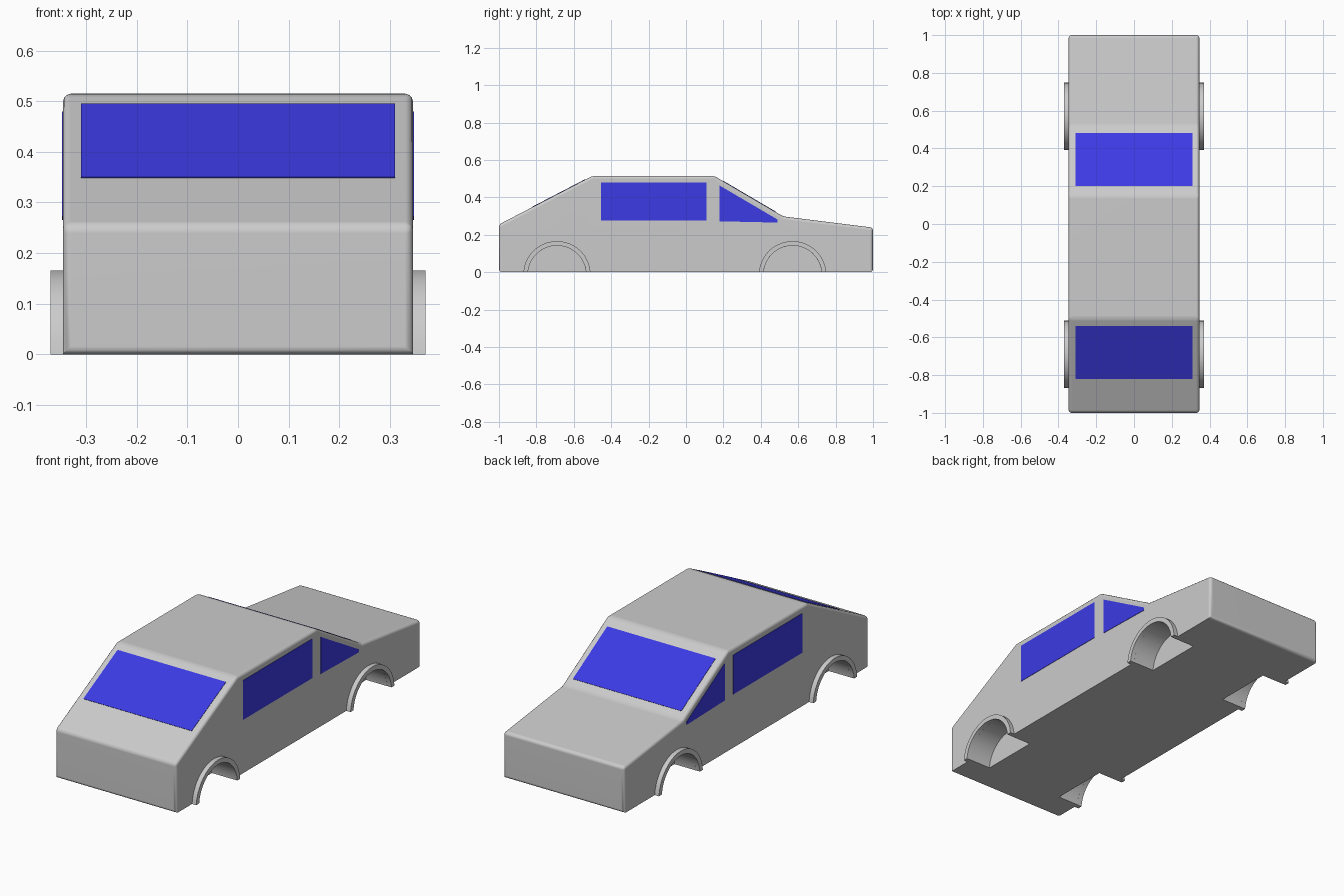
import bpy, bmesh, math
from mathutils import Vector

if "Cube" in bpy.data.objects:
    bpy.data.objects.remove(bpy.data.objects["Cube"])


def material(name, rgb):
    m = bpy.data.materials.new(name)
    m.diffuse_color = (*rgb, 1)
    m.use_nodes = True
    m.node_tree.nodes["Principled BSDF"].inputs["Base Color"].default_value = m.diffuse_color
    return m


GREY = material("body grey", (0.6, 0.6, 0.6))
BLUE = material("window blue", (0.045, 0.043, 0.78))
HALF = 0.346                       # half width of the body


def to_object(bm, name, mat):
    bmesh.ops.recalc_face_normals(bm, faces=bm.faces)
    mesh = bpy.data.meshes.new(name)
    bm.to_mesh(mesh)
    bm.free()
    ob = bpy.data.objects.new(name, mesh)
    bpy.context.collection.objects.link(ob)
    mesh.materials.append(mat)
    return ob


def slab(points, shift):
    """Polygon extruded along a vector."""
    bm = bmesh.new()
    a = [bm.verts.new(p) for p in points]
    b = [bm.verts.new(Vector(p) + Vector(shift)) for p in points]
    bm.faces.new(a)
    bm.faces.new(b[::-1])
    for i in range(len(a)):
        j = (i + 1) % len(a)
        bm.faces.new((a[i], a[j], b[j], b[i]))
    bmesh.ops.recalc_face_normals(bm, faces=bm.faces)
    return bm


def side_slab(profile, x0, x1):
    return slab([(x0, y, z) for y, z in profile], (x1 - x0, 0, 0))


def smooth(ob):
    bpy.ops.object.select_all(action='DESELECT')
    ob.select_set(True)
    bpy.context.view_layer.objects.active = ob
    bpy.ops.object.shade_smooth_by_angle(angle=math.radians(32))


# Body: extruded side profile with rounded edges
profile = [(-1, 0), (1, 0), (1, 0.238), (0.52, 0.298), (0.15, 0.515),
           (-0.5, 0.515), (-1, 0.255)]
bm = side_slab(profile, -HALF, HALF)
edges = [e for e in bm.edges
         if not (all(v.co.z < 0.001 for v in e.verts)
                 and abs(e.verts[0].co.y - e.verts[1].co.y) > 1)]
bmesh.ops.bevel(bm, geom=edges, offset=0.016, segments=3, profile=0.5,
                affect='EDGES', clamp_overlap=True)
body = to_object(bm, "car_body", GREY)

# Wheel wells and arch rims
R_OUT, R_IN, DROP, SEG = 0.18, 0.156, 0.014, 20


def arc(yc, r, a0):
    return [(yc + r * math.cos(a), r * math.sin(a) - DROP)
            for a in (a0 + (math.pi - 2 * a0) * i / SEG for i in range(SEG + 1))]


for label, yc in (("front", -0.69), ("rear", 0.57)):
    for side, s in (("right", 1), ("left", -1)):
        well = arc(yc, R_IN, 0) + [(yc - R_IN, -0.1), (yc + R_IN, -0.1)]
        cutter = to_object(side_slab(well, s * 0.225, s * 0.5), "well_cutter", GREY)
        cutter.hide_render = True
        mod = body.modifiers.new("well", 'BOOLEAN')
        mod.operation, mod.solver, mod.object = 'DIFFERENCE', 'EXACT', cutter
        bpy.context.view_layer.objects.active = body
        bpy.ops.object.modifier_apply(modifier=mod.name)
        bpy.data.objects.remove(cutter)
        rim = (arc(yc, R_OUT, math.asin(DROP / R_OUT))
               + arc(yc, R_IN, math.asin(DROP / R_IN))[::-1])
        smooth(to_object(side_slab(rim, s * (HALF - 0.003), s * 0.37),
                         f"{label}_{side}_wheel_arch", GREY))

smooth(body)
wn = body.modifiers.new("flat faces", 'WEIGHTED_NORMAL')
wn.keep_sharp = True

# Side windows, mirrored
door = [(-0.455, 0.277), (0.11, 0.277), (0.11, 0.48), (-0.455, 0.48)]
quarter = [(0.18, 0.272), (0.49, 0.265), (0.49, 0.281), (0.18, 0.463)]
for side, s in (("right", 1), ("left", -1)):
    for name, shape in (("door_window", door), ("quarter_window", quarter)):
        to_object(side_slab(shape, s * (HALF - 0.001), s * (HALF + 0.002)),
                  f"{side}_{name}", BLUE)


# Sloping windows at both ends of the cabin
def slope_window(name, low, high, y0, y1):
    (ya, za), (yb, zb) = low, high
    z = lambda y: za + (zb - za) * (y - ya) / (yb - ya)
    n = Vector((0, -(zb - za), yb - ya)).normalized()
    n = n if n.z > 0 else -n
    pts = [Vector((x, y, z(y))) - n * 0.001
           for x, y in ((-0.31, y0), (0.31, y0), (0.31, y1), (-0.31, y1))]
    to_object(slab(pts, n * 0.003), name, BLUE)


slope_window("front_window", profile[6], profile[5], -0.82, -0.54)
slope_window("rear_window", profile[3], profile[4], 0.48, 0.20)
